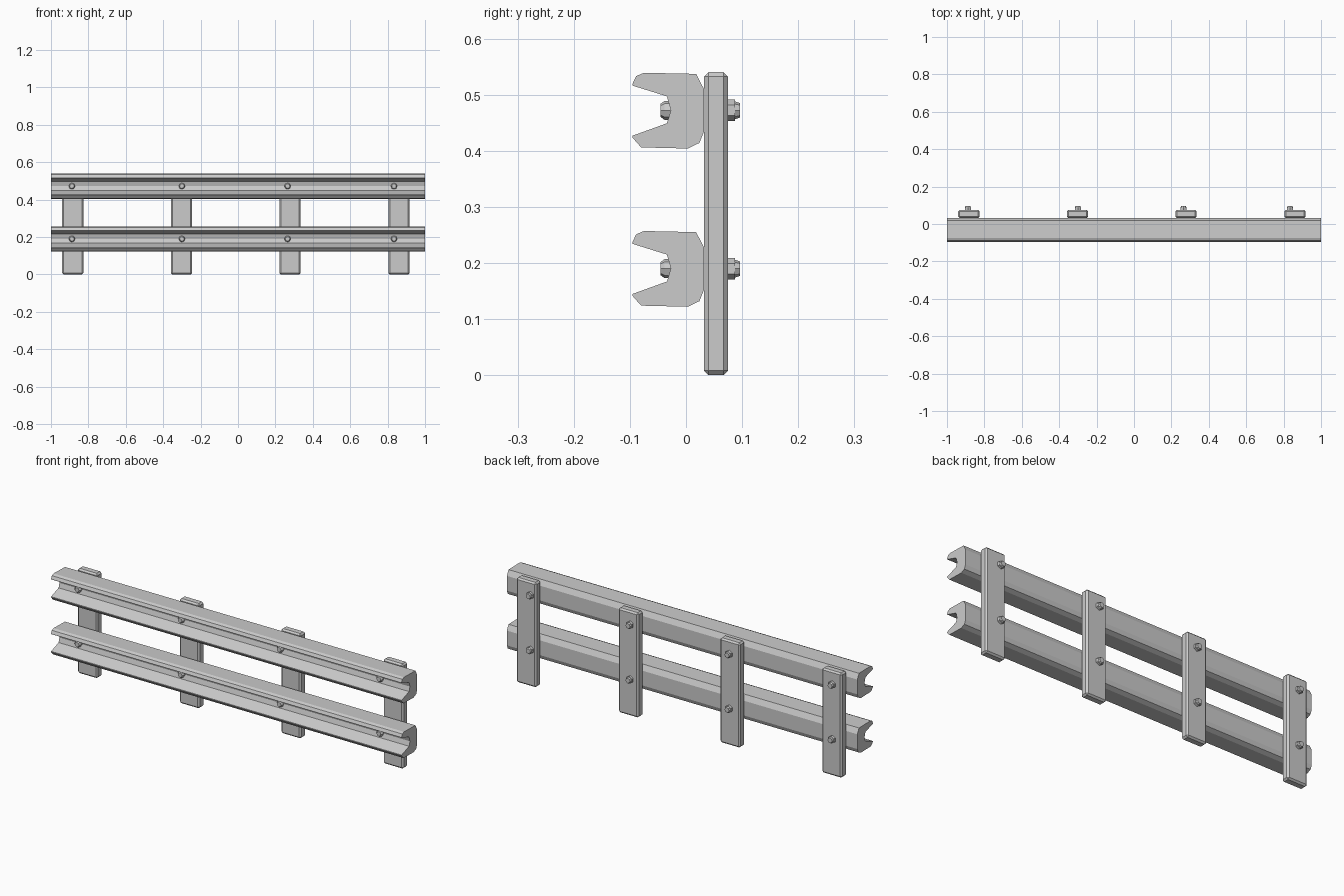
import bpy, bmesh
from math import pi

if "Cube" in bpy.data.objects:
    bpy.data.objects.remove(bpy.data.objects["Cube"])

RAIL_Z = (0.19, 0.472)
POST_X = (-0.883, -0.302, 0.278, 0.861)
BOLT_X = (-0.888, -0.30, 0.265, 0.834)

# Rail cross-section (y, z relative to bolt height): channel open to the front
PROFILE = [(-.095, .048), (-.089, .061), (-.075, .067), (.018, .065),
           (.032, .038), (.032, -.038), (.024, -.058), (.003, -.068),
           (-.080, -.066), (-.095, -.049), (-.095, -.045), (-.034, -.023),
           (-.027, 0), (-.034, .025), (-.095, .044)]


def finish(bm, name):
    bmesh.ops.recalc_face_normals(bm, faces=bm.faces)
    me = bpy.data.meshes.new(name)
    bm.to_mesh(me)
    bm.free()
    ob = bpy.data.objects.new(name, me)
    bpy.context.collection.objects.link(ob)
    return ob


def rail(z):
    bm = bmesh.new()
    face = bm.faces.new([bm.verts.new((-1, y, z + dz)) for y, dz in PROFILE])
    ext = bmesh.ops.extrude_face_region(bm, geom=[face])
    moved = [g for g in ext["geom"] if isinstance(g, bmesh.types.BMVert)]
    bmesh.ops.translate(bm, verts=moved, vec=(2, 0, 0))
    # extrude_face_region drops the start cap when it is a lone face
    open_edges = [e for e in bm.edges if e.is_boundary]
    if open_edges:
        bmesh.ops.holes_fill(bm, edges=open_edges)
    finish(bm, "rail")


def post(x):
    bpy.ops.mesh.primitive_cube_add(size=1, location=(x, .0535, .27))
    ob = bpy.context.object
    ob.name = "post"
    ob.scale = (.114, .043, .54)
    bpy.ops.object.transform_apply(location=False, rotation=False, scale=True)
    bev = ob.modifiers.new("chamfer", 'BEVEL')
    bev.width = .008
    bev.segments = 1


def cylinder(name, x, z, y0, y1, r, sides, r2=None):
    bpy.ops.mesh.primitive_cone_add(vertices=sides, radius1=r, radius2=r2 or r,
                                    depth=y1 - y0, rotation=(-pi / 2, 0, 0),
                                    location=(x, (y0 + y1) / 2, z))
    bpy.context.object.name = name


for z in RAIL_Z:
    rail(z)
    for x in BOLT_X:
        # Head in the channel, nut and bolt end behind the post
        cylinder("bolt_head", x, z, -.045, -.038, .012, 8, .017)
        cylinder("bolt_collar", x, z, -.038, -.026, .017, 8)
        cylinder("nut", x, z, .074, .087, .019, 6)
        cylinder("bolt_end", x, z, .087, .096, .016, 8, .013)

for x in POST_X:
    post(x)
